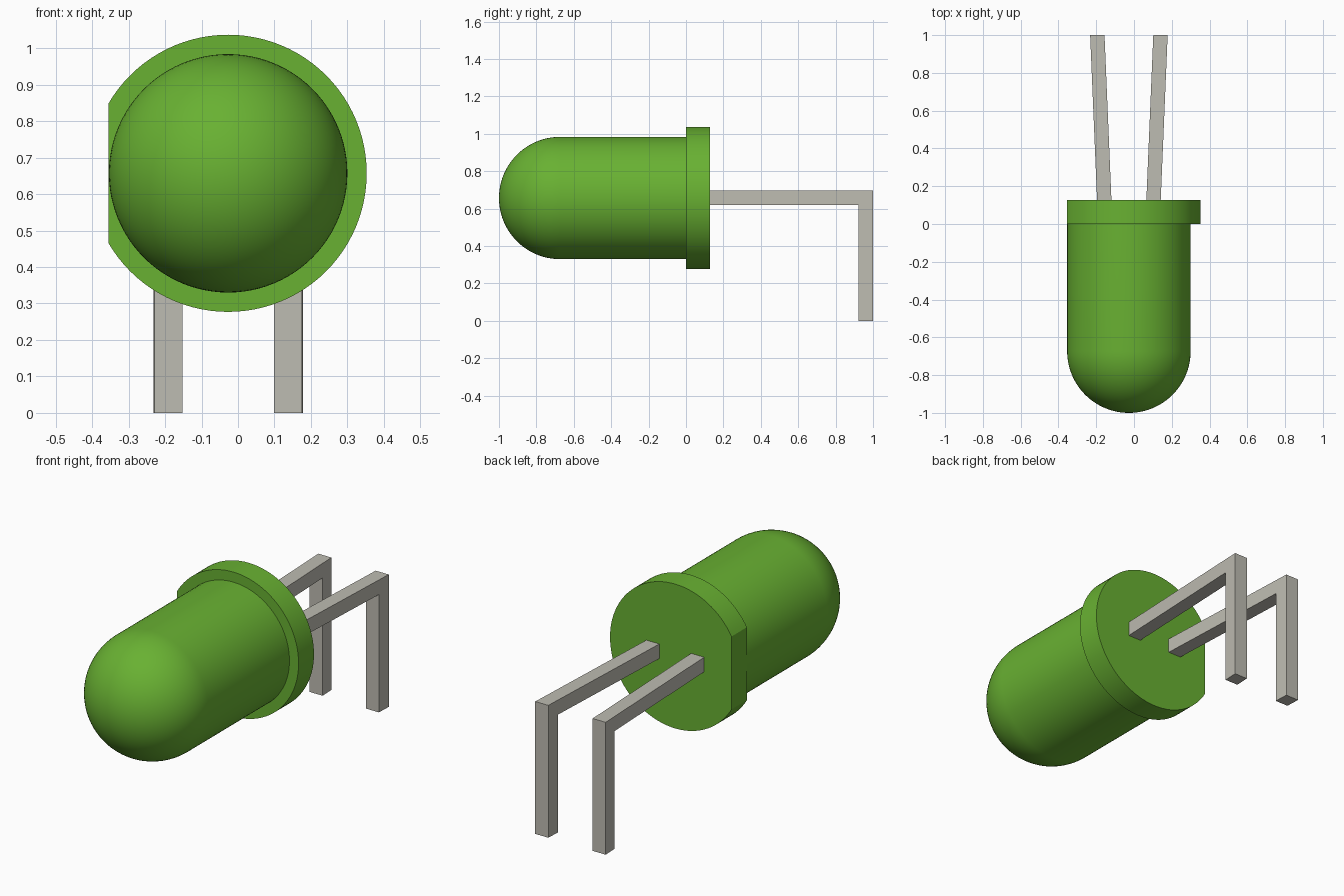
import bpy, bmesh, math
from mathutils import Matrix, Vector

cube = bpy.data.objects.get("Cube")
if cube:
    bpy.data.objects.remove(cube, do_unlink=True)

CENTRE = Vector((-0.027, 0, 0.657))   # axis of the bulb, running along y
BULB_R, RIM_R = 0.327, 0.38
RIM_BACK = 0.128
SEGMENTS = 96


def material(name, colour):
    mat = bpy.data.materials.new(name)
    mat.use_nodes = True
    rgba = (*colour, 1)
    mat.diffuse_color = rgba
    mat.node_tree.nodes["Principled BSDF"].inputs["Base Color"].default_value = rgba
    return mat


def add_object(name, bm, mat, smooth=False):
    bmesh.ops.recalc_face_normals(bm, faces=bm.faces)
    mesh = bpy.data.meshes.new(name)
    bm.to_mesh(mesh)
    bm.free()
    mesh.materials.append(mat)
    obj = bpy.data.objects.new(name, mesh)
    bpy.context.collection.objects.link(obj)
    if smooth:
        bpy.ops.object.select_all(action="DESELECT")
        obj.select_set(True)
        bpy.context.view_layer.objects.active = obj
        bpy.ops.object.shade_smooth_by_angle(angle=math.radians(30))
    return obj


def lathe(profile):
    """Spin (radius, y) points about the bulb axis."""
    bm = bmesh.new()
    verts = [bm.verts.new((r, y, 0)) for r, y in profile]
    edges = [bm.edges.new(pair) for pair in zip(verts, verts[1:])]
    bmesh.ops.spin(bm, geom=verts + edges, cent=(0, 0, 0), axis=(0, 1, 0),
                   angle=math.tau, steps=SEGMENTS, use_merge=True)
    bmesh.ops.remove_doubles(bm, verts=bm.verts, dist=0.0001)
    bmesh.ops.translate(bm, verts=bm.verts, vec=CENTRE)
    return bm


green = material("green plastic", (0.140, 0.440, 0.032))
metal = material("grey metal", (0.515, 0.503, 0.445))

# Bulb: cylinder ending in a hemisphere
dome_y = BULB_R - 1
arc = [i * math.pi / 48 for i in range(25)]
dome = [(BULB_R * math.sin(a), dome_y - BULB_R * math.cos(a)) for a in arc]
add_object("bulb", lathe(dome + [(BULB_R, 0.01)]), green, smooth=True)

# Rim: disc with one side cut flat
rim = lathe([(0, 0), (RIM_R, 0), (RIM_R, RIM_BACK), (0, RIM_BACK)])
cut = bmesh.ops.bisect_plane(rim, geom=rim.verts[:] + rim.edges[:] + rim.faces[:],
                             plane_co=(-0.355, 0, 0), plane_no=(-1, 0, 0),
                             clear_outer=True)
cut_edges = [e for e in cut["geom_cut"] if isinstance(e, bmesh.types.BMEdge)]
bmesh.ops.holes_fill(rim, edges=cut_edges, sides=0)
add_object("rim", rim, green, smooth=True)

# Legs: square wire bent down at the back, splaying apart slightly
LEG_W = 0.076
bend = [(0.1, 0.62), (0.1, 0.697), (1, 0.697), (1, 0), (0.922, 0), (0.922, 0.62)]
for name, side in (("left_leg", 1), ("right_leg", -1)):
    bm = bmesh.new()
    face = bm.faces.new([bm.verts.new((-LEG_W / 2, y, z)) for y, z in bend])
    grown = bmesh.ops.extrude_face_region(bm, geom=[face])
    new_verts = [v for v in grown["geom"] if isinstance(v, bmesh.types.BMVert)]
    bmesh.ops.translate(bm, verts=new_verts, vec=(LEG_W, 0, 0))
    for v in bm.verts:
        v.co.x += CENTRE.x + side * (0.1305 + 0.042 * (v.co.y - RIM_BACK))
    add_object(name, bm, metal)
